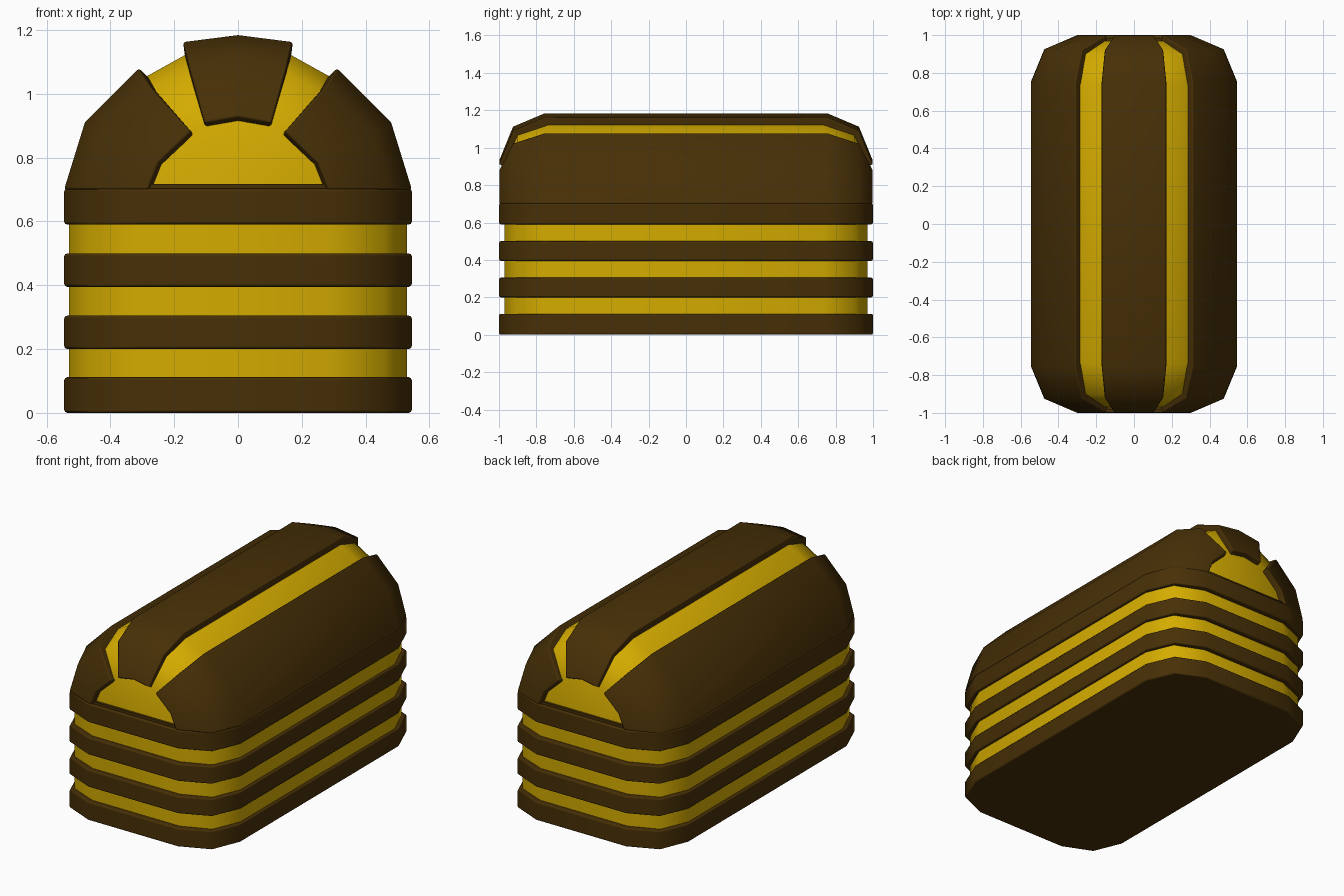
import bpy, bmesh

if "Cube" in bpy.data.objects:
    bpy.data.objects.remove(bpy.data.objects["Cube"])


def material(name, rgb):
    m = bpy.data.materials.new(name)
    m.diffuse_color = (*rgb, 1)
    m.use_nodes = True
    m.node_tree.nodes["Principled BSDF"].inputs["Base Color"].default_value = m.diffuse_color
    return m


DARK = material("dark_brown", (0.063, 0.029, 0.002))
GOLD = material("golden_yellow", (0.66, 0.41, 0.0))


def make(name, verts, faces, mat, recalc=True):
    mesh = bpy.data.meshes.new(name)
    mesh.from_pydata(verts, [], faces)
    if recalc:
        bm = bmesh.new()
        bm.from_mesh(mesh)
        bmesh.ops.recalc_face_normals(bm, faces=bm.faces)
        bm.to_mesh(mesh)
        bm.free()
    mesh.materials.append(mat)
    ob = bpy.data.objects.new(name, mesh)
    bpy.context.collection.objects.link(ob)
    bpy.ops.object.select_all(action='DESELECT')
    ob.select_set(True)
    bpy.context.view_layer.objects.active = ob
    bpy.ops.object.shade_smooth_by_angle(angle=0.87)
    return ob


def bevel(ob, width):
    b = ob.modifiers.new("bevel", 'BEVEL')
    b.width, b.segments = width, 2
    b.limit_method, b.angle_limit = 'ANGLE', 0.95
    b.harden_normals = True


def prism(name, corner, z0, z1, mat):
    """Extrude a footprint given by one corner, listed from end to side."""
    right = corner + [(x, -y) for x, y in reversed(corner)]
    loop = right + [(-x, -y) for x, y in right]
    n = len(loop)
    verts = [(x, y, z) for z in (z0, z1) for x, y in loop]
    faces = [(i, (i + 1) % n, n + (i + 1) % n, n + i) for i in range(n)]
    faces += [tuple(range(n)), tuple(range(n, 2 * n))]
    return make(name, verts, faces, mat)


def loft(name, sections, mat, caps=False):
    """Skin half-length sections (middle to end), mirrored along y."""
    rings = [(-y, p) for y, p in reversed(sections)] + sections
    n = len(rings[0][1])
    verts = [(x, y, z) for y, p in rings for x, z in p]
    faces = [(i * n + j, i * n + n + j, i * n + n + j + 1, i * n + j + 1)
             for i in range(len(rings) - 1) for j in range(n - 1)]
    if caps:
        m = len(rings)
        faces += [(i * n, i * n + n - 1, i * n + 2 * n - 1, i * n + n) for i in range(m - 1)]
        faces += [tuple(range(n)), tuple(range((m - 1) * n, m * n))]
    return make(name, verts, faces, mat, caps)


def arch(half):
    return half + [(-x, z) for x, z in reversed(half[:-1])]


# Lower body core, dark bands and the sill under the end panels
prism("body_core", [(0.29, 0.97), (0.46, 0.90), (0.53, 0.735)], 0.03, 0.69, GOLD)
for k, (z0, z1) in enumerate([(0, 0.112), (0.2, 0.305), (0.395, 0.5), (0.59, 0.703)]):
    bevel(prism(f"band_{k + 1}", [(0.30, 1.0), (0.475, 0.925), (0.545, 0.755)], z0, z1, DARK), 0.01)
prism("sill", [(0.28, 0.985), (0.40, 0.90), (0.50, 0.735)], 0.69, 0.718, DARK)

# Domed core
loft("dome_core", [
    (0.735, arch([(0.53, 0.69), (0.465, 0.90), (0.295, 1.05), (0.16, 1.125), (0, 1.15)])),
    (0.90, arch([(0.46, 0.69), (0.41, 0.87), (0.265, 1.00), (0.145, 1.07), (0, 1.09)])),
    (0.97, arch([(0.29, 0.69), (0.25, 0.79), (0.155, 0.885), (0.10, 0.91), (0, 0.925)])),
], GOLD, True)

# Dome plates: mirrored side shell and central strip
side = loft("side_shell", [
    (0.755, [(0.545, 0.70), (0.48, 0.91), (0.31, 1.08)]),
    (0.925, [(0.475, 0.70), (0.42, 0.88), (0.275, 1.025)]),
    (1.0, [(0.285, 0.70), (0.25, 0.785), (0.148, 0.882)]),
], DARK)
strip = loft("top_strip", [
    (0.755, arch([(0.172, 1.162), (0, 1.184)])),
    (0.925, arch([(0.155, 1.09), (0, 1.112)])),
    (1.0, arch([(0.105, 0.910), (0, 0.928)])),
], DARK)
for ob in (side, strip):
    s = ob.modifiers.new("thickness", 'SOLIDIFY')
    s.thickness, s.offset, s.use_even_offset = 0.05, -1, True
    bevel(ob, 0.008)
side.modifiers.new("mirror", 'MIRROR')
